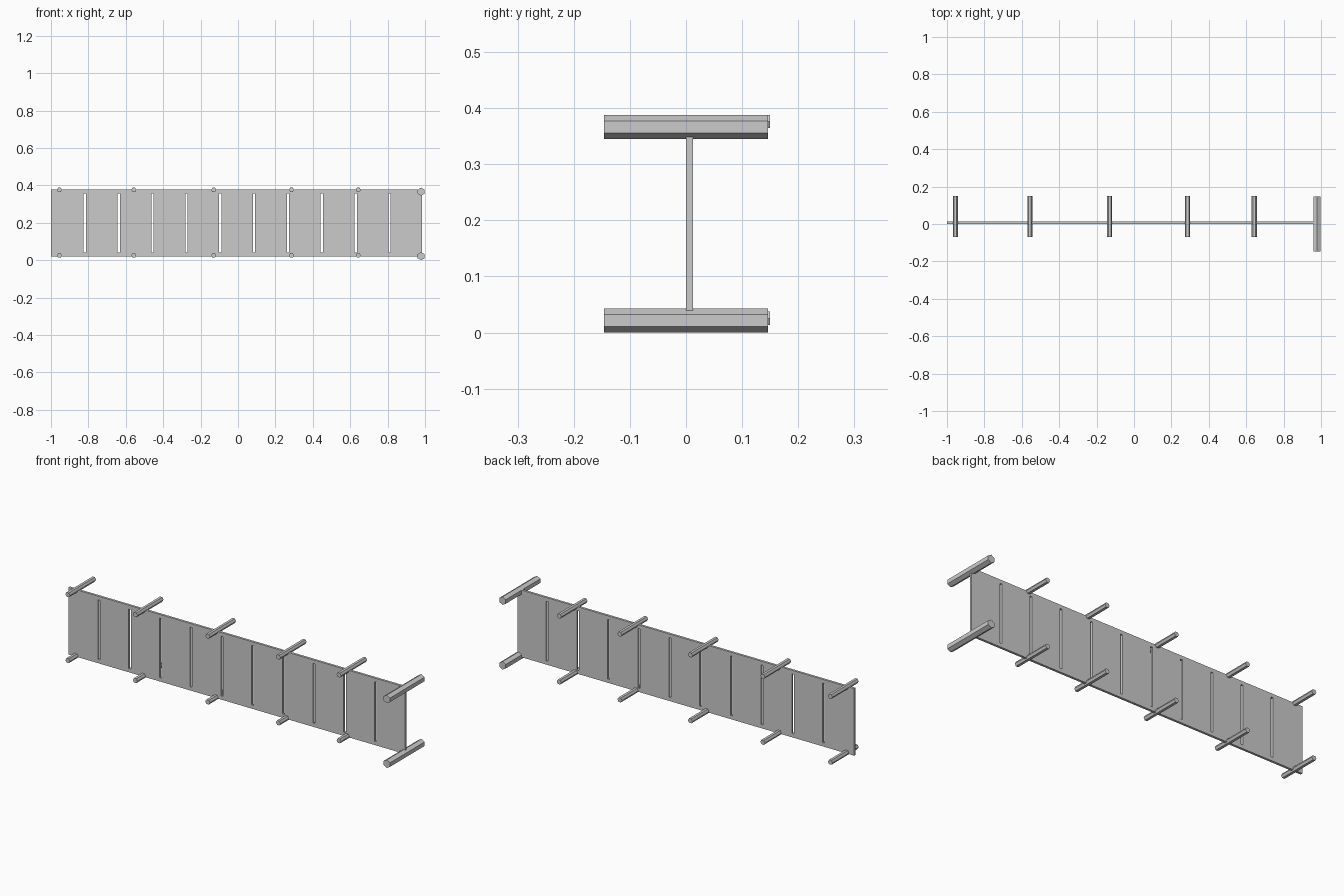
import bpy, bmesh, math

if "Cube" in bpy.data.objects:
    bpy.data.objects.remove(bpy.data.objects["Cube"])


def make_object(name, bm):
    bmesh.ops.recalc_face_normals(bm, faces=bm.faces)
    mesh = bpy.data.meshes.new(name)
    bm.to_mesh(mesh)
    bm.free()
    obj = bpy.data.objects.new(name, mesh)
    bpy.context.collection.objects.link(obj)
    return obj


def hex_bar(name, x, z, radius, y0, y1, start):
    """Six-sided bar running along y; start is the angle of the first corner."""
    bm = bmesh.new()
    corners = [bm.verts.new((x + radius * math.cos(start + i * math.pi / 3), y0,
                             z + radius * math.sin(start + i * math.pi / 3)))
               for i in range(6)]
    face = bm.faces.new(corners)
    out = bmesh.ops.extrude_face_region(bm, geom=[face], use_keep_orig=True)
    moved = [g for g in out["geom"] if isinstance(g, bmesh.types.BMVert)]
    bmesh.ops.translate(bm, verts=moved, vec=(0, y1 - y0, 0))
    return make_object(name, bm)


# Long thin panel with ten through slots: a face grid with the slot cells left out
Y0, Y1 = 0.0, 0.0125
slots = [-0.819 + 0.181 * i for i in range(10)]
half = 0.006
xs = [-1.0] + [x + s * half for x in slots for s in (-1, 1)] + [0.985]
zs = [0.02, 0.04, 0.357, 0.377]

bm = bmesh.new()
grid = [[bm.verts.new((x, Y0, z)) for z in zs] for x in xs]
for i in range(len(xs) - 1):
    for j in range(3):
        if i % 2 == 1 and j == 1:
            continue
        bm.faces.new((grid[i][j], grid[i + 1][j], grid[i + 1][j + 1], grid[i][j + 1]))
out = bmesh.ops.extrude_face_region(bm, geom=bm.faces[:], use_keep_orig=True)
bmesh.ops.translate(bm, vec=(0, Y1 - Y0, 0),
                    verts=[g for g in out["geom"] if isinstance(g, bmesh.types.BMVert)])
make_object("slotted_panel", bm)

# Small cross bars along the upper and lower edges
for i, x in enumerate((-0.955, -0.557, -0.13, 0.286, 0.643)):
    for label, z in (("upper", 0.376), ("lower", 0.0255)):
        hex_bar(f"{label}_cross_bar_{i + 1}", x, z, 0.0135, -0.07, 0.15, 0)

# Two thicker bars at the right end
for label, z in (("upper", 0.3665), ("lower", 0.0216)):
    hex_bar(f"{label}_end_bar", 0.979, z, 0.0216, -0.146, 0.146, math.pi / 6)
